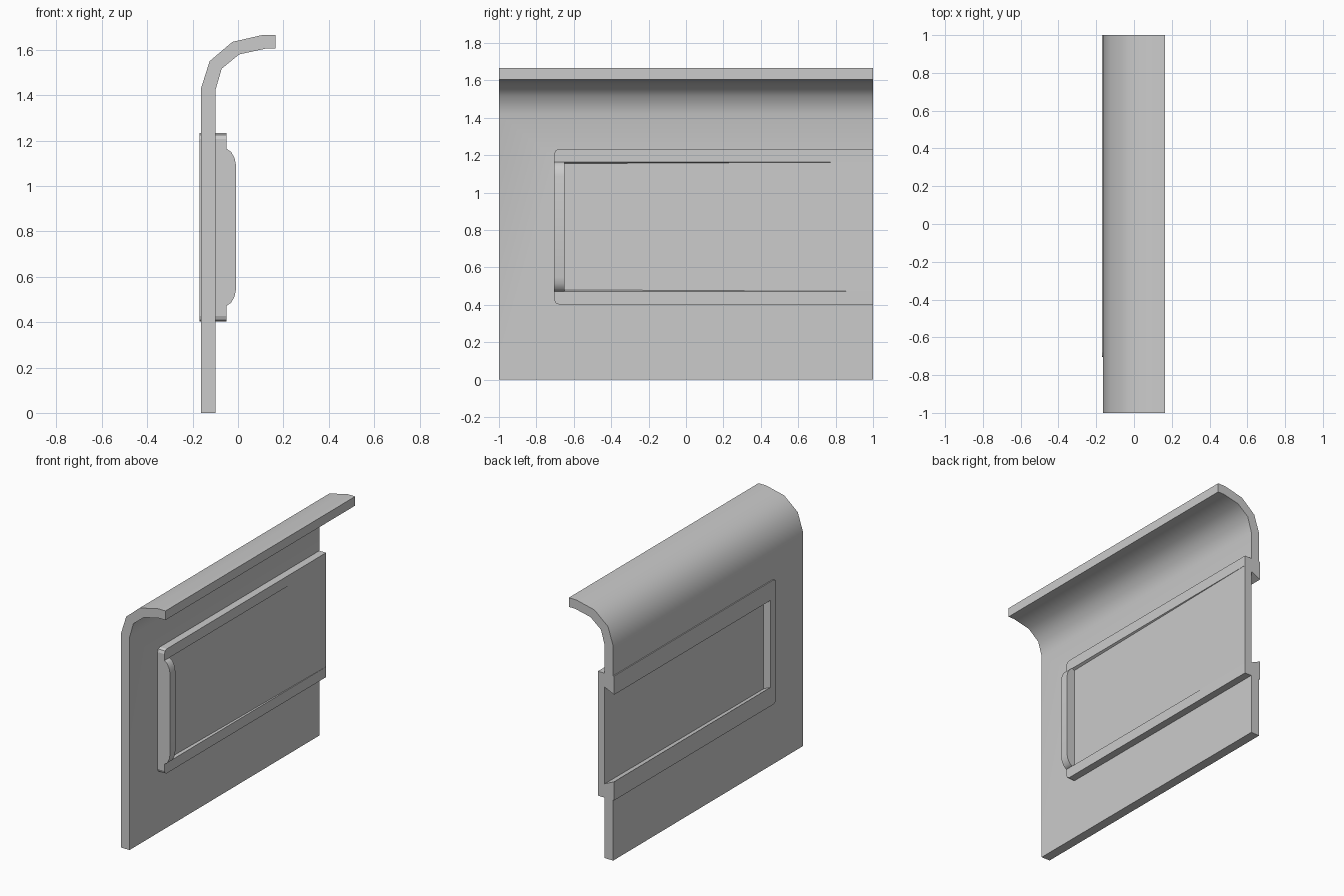
import bpy, bmesh

if "Cube" in bpy.data.objects:
    bpy.data.objects.remove(bpy.data.objects["Cube"])

MID = 0.818  # height of the opening's centre line


def prism(name, pts, y0, y1, round_corner=None):
    """Extrude an (x, z) outline from y0 to y1; optionally round the edge at y0 and z = round_corner."""
    bm = bmesh.new()
    face = bm.faces.new([bm.verts.new((x, y0, z)) for x, z in pts])
    ext = bmesh.ops.extrude_face_region(bm, geom=[face])
    moved = [v for v in ext["geom"] if isinstance(v, bmesh.types.BMVert)]
    bmesh.ops.translate(bm, verts=moved, vec=(0, y1 - y0, 0))
    bmesh.ops.recalc_face_normals(bm, faces=bm.faces)
    if round_corner is not None:
        edges = [e for e in bm.edges if all(
            abs(v.co.y - y0) < 1e-4 and abs(v.co.z - round_corner) < 1e-4 for v in e.verts)]
        bmesh.ops.bevel(bm, geom=edges, offset=0.025, segments=2, profile=0.5, affect='EDGES')
    me = bpy.data.meshes.new(name)
    bm.to_mesh(me)
    bm.free()
    ob = bpy.data.objects.new(name, me)
    bpy.context.collection.objects.link(ob)
    return ob


def smooth(ob, angle):
    bpy.ops.object.select_all(action='DESELECT')
    ob.select_set(True)
    bpy.context.view_layer.objects.active = ob
    bpy.ops.object.shade_smooth_by_angle(angle=angle)


def rect(x0, x1, z0, z1):
    return [(x0, z0), (x1, z0), (x1, z1), (x0, z1)]


# Wall with curved top lip
outer = [(-0.163, 0), (-0.163, 1.43), (-0.125, 1.55), (-0.025, 1.635), (0.11, 1.666), (0.165, 1.666)]
inner = [(-0.10, 0), (-0.10, 1.42), (-0.072, 1.517), (0.005, 1.58), (0.12, 1.605), (0.165, 1.605)]
wall = prism("wall", outer + inner[::-1], -1, 1)
smooth(wall, 0.8)

# Opening cut through the wall, running out at the back end
cutter = prism("opening_cutter", rect(-0.3, 0.0, 0.47, 1.166), -0.68, 1.2)
cutter.hide_render = True
cutter.hide_viewport = True
cut = wall.modifiers.new("opening", 'BOOLEAN')
cut.object = cutter
cut.operation = 'DIFFERENCE'
cut.solver = 'EXACT'

# Upper and lower frame rails with splayed inner sides
for side, label in ((1, "upper"), (-1, "lower")):
    far = MID + side * 0.415
    pts = [(-0.17, far), (-0.05, far), (-0.05, MID + side * 0.346), (-0.17, MID + side * 0.29)]
    prism(label + "_rail", pts, -0.705, 1, round_corner=far)

# Upright jamb closing the front end of the frame
prism("jamb", rect(-0.17, -0.068, MID - 0.346, MID + 0.346), -0.705, -0.65)

# Raised upright with rounded ends
half = [(-0.068, 0.346), (-0.05, 0.346), (-0.03, 0.332), (-0.015, 0.305), (-0.008, 0.27)]
grip = prism("raised_upright",
             [(x, MID + z) for x, z in half] + [(x, MID - z) for x, z in half[::-1]], -0.705, -0.65)
smooth(grip, 0.7)

# Infill panel, slightly skewed along its length
panel = prism("panel", rect(-0.118, -0.068, MID - 0.346, MID + 0.346), -0.66, 1)
for v in panel.data.vertices:
    if v.co.y > 0:
        v.co.x += 0.0175
